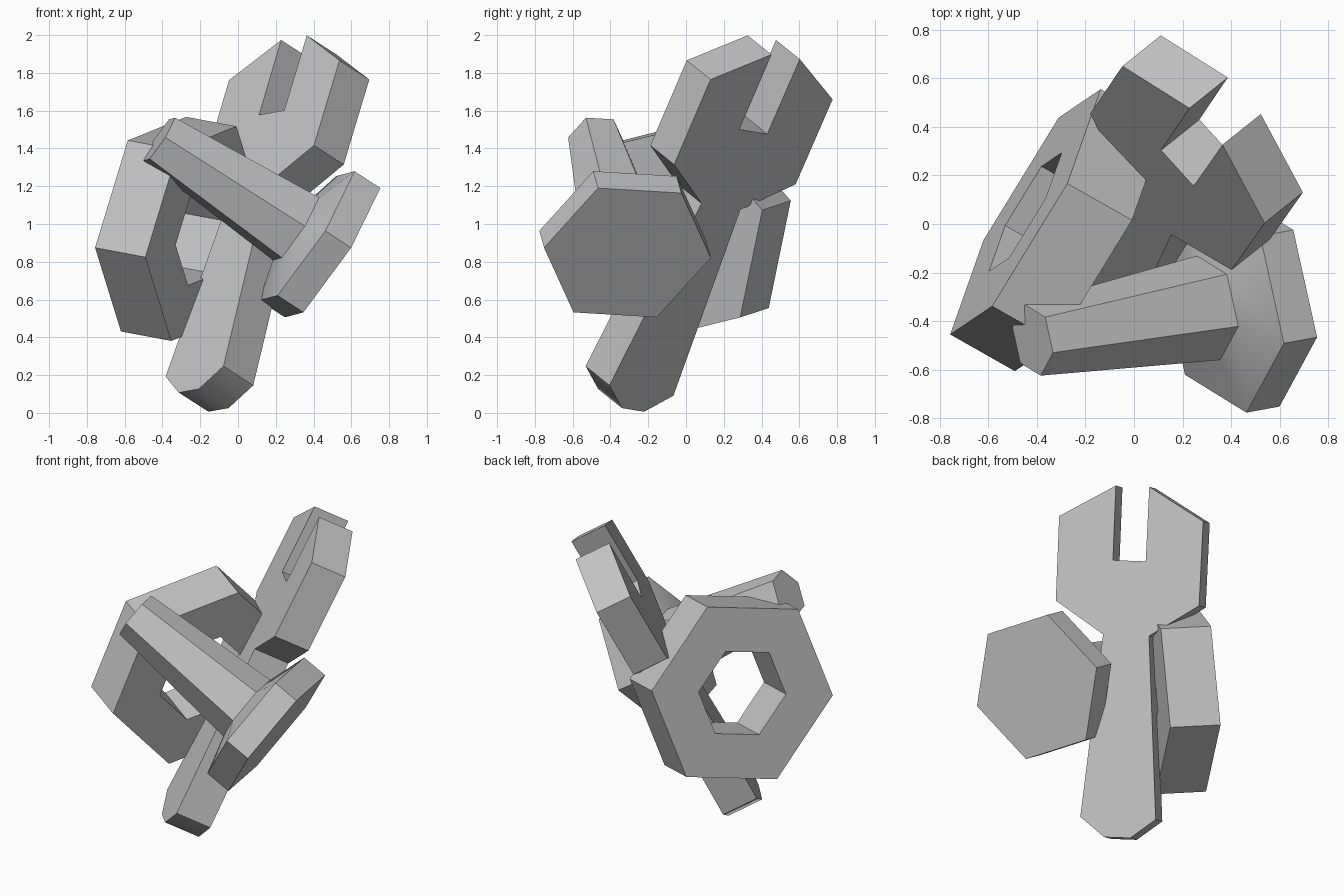
import bpy, bmesh
from math import cos, sin, pi, radians
from mathutils import Matrix, Vector

cube = bpy.data.objects.get("Cube")
if cube:
    bpy.data.objects.remove(cube, do_unlink=True)

steel = bpy.data.materials.new("grey_steel")
steel.use_nodes = True
GREY = (0.55, 0.55, 0.55, 1)
steel.diffuse_color = GREY
steel.node_tree.nodes["Principled BSDF"].inputs["Base Color"].default_value = GREY


def frame(origin, x_dir, z_dir):
    """Placement matrix from an origin, a local x direction and a local z axis."""
    x = Vector(x_dir).normalized()
    z = Vector(z_dir)
    z = (z - x * z.dot(x)).normalized()
    m = Matrix((x, z.cross(x), z)).transposed().to_4x4()
    m.translation = origin
    return m


def finish(name, bm, matrix):
    bmesh.ops.recalc_face_normals(bm, faces=bm.faces)
    bm.transform(matrix)
    mesh = bpy.data.meshes.new(name)
    bm.to_mesh(mesh)
    bm.free()
    mesh.materials.append(steel)
    obj = bpy.data.objects.new(name, mesh)
    bpy.context.collection.objects.link(obj)
    bpy.ops.object.select_all(action='DESELECT')
    obj.select_set(True)
    bpy.context.view_layer.objects.active = obj
    bpy.ops.object.shade_smooth_by_angle(angle=radians(45))
    return obj


def hex_loft(name, rings, matrix, closed=False):
    """Join hexagons given as (radius, height); close into a ring or cap the ends."""
    bm = bmesh.new()
    loops = [[bm.verts.new((r * cos(k * pi / 3), r * sin(k * pi / 3), h))
              for k in range(6)] for r, h in rings]
    pairs = list(zip(loops, loops[1:]))
    if closed:
        pairs.append((loops[-1], loops[0]))
    else:
        bm.faces.new(loops[0])
        bm.faces.new(loops[-1])
    for a, b in pairs:
        for k in range(6):
            j = (k + 1) % 6
            bm.faces.new((a[k], a[j], b[j], b[k]))
    return finish(name, bm, matrix)


# Nut: hexagonal ring with a hexagonal hole
hex_loft("hex_nut", [(0.605, 0), (0.605, 0.31), (0.292, 0.31), (0.292, 0)],
         frame((-0.447, 0.05, 0.999), (-0.311, -0.507, -0.125), (0.858, -0.487, -0.161)),
         closed=True)

# Bolt: hexagonal head, shallow shoulder and tapered shaft
hex_loft("hex_bolt", [(0.453, 0), (0.453, 0.165), (0.22, 0.235), (0.15, 1.11)],
         frame((0.501, -0.31, 0.848), (0.097, -0.437, 0.026), (-0.827, -0.152, 0.542)))

# Spanner: half outline mirrored across its long axis, then extruded
half = [(0.08, -0.116), (0.23, 0), (0.14, 1.10), (0.437, 1.292),
        (0.439, 1.80), (0.102, 1.995), (0.10, 1.547)]
outline = half + [(-u, v) for u, v in reversed(half)]
bm = bmesh.new()
face = bm.faces.new([bm.verts.new((v, u, 0)) for u, v in outline])
extruded = bmesh.ops.extrude_face_region(bm, geom=[face], use_keep_orig=True)
bmesh.ops.translate(bm, vec=(0, 0, 0.226),
                    verts=[g for g in extruded["geom"] if isinstance(g, bmesh.types.BMVert)])
finish("spanner", bm, frame((-0.23, -0.362, 0.22), (0.264, 0.383, 0.886),
                            (0.702, 0.565, -0.433)))
